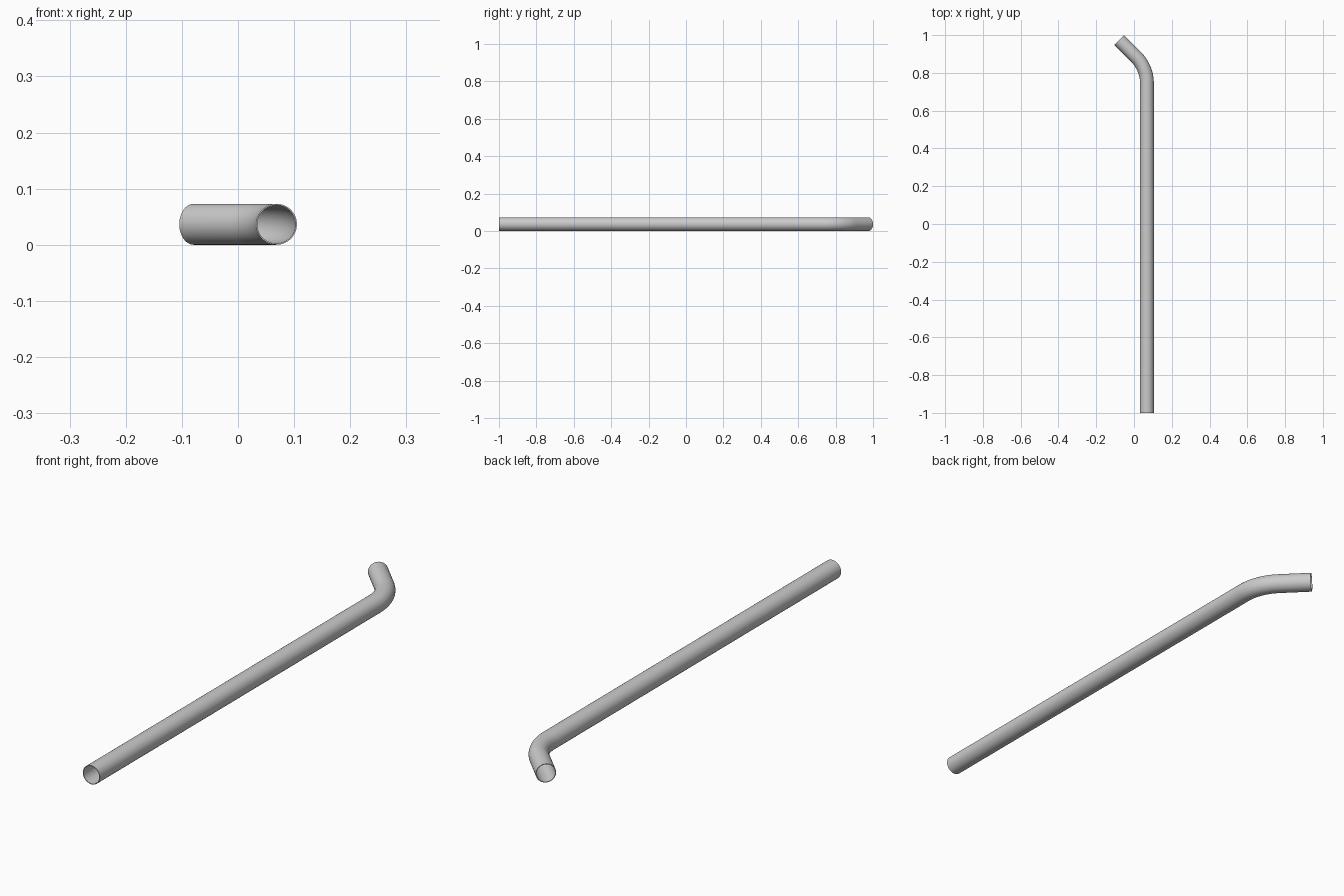
import bpy, bmesh, math
from mathutils import Vector

if "Cube" in bpy.data.objects:
    bpy.data.objects.remove(bpy.data.objects["Cube"])

R_OUT, R_IN, SIDES = 0.0365, 0.034, 64
X, BEND_R, ANGLE = 0.0685, 0.2, math.radians(45)
SEAM_Y, BEND_Y = 0.615, 0.744


def hollow_tube(name, path):
    """Sweep a thin ring along stations of (x, y, heading angle left of +y)."""
    bm = bmesh.new()

    def shell(r):
        rings = []
        for x, y, a in path:
            side = Vector((math.cos(a), math.sin(a), 0))
            centre = Vector((x, y, R_OUT))
            rings.append([bm.verts.new(centre + side * r * math.cos(t) + Vector((0, 0, r * math.sin(t))))
                          for t in (2 * math.pi * i / SIDES for i in range(SIDES))])
        return rings

    def bridge(a, b):
        for i in range(SIDES):
            j = (i + 1) % SIDES
            bm.faces.new((a[i], a[j], b[j], b[i]))

    outer, inner = shell(R_OUT), shell(R_IN)
    for rings in (outer, inner):
        for a, b in zip(rings, rings[1:]):
            bridge(a, b)
    # Annular rims at both ends
    bridge(outer[0], inner[0])
    bridge(outer[-1], inner[-1])
    bmesh.ops.recalc_face_normals(bm, faces=bm.faces)
    mesh = bpy.data.meshes.new(name)
    bm.to_mesh(mesh)
    bm.free()
    obj = bpy.data.objects.new(name, mesh)
    bpy.context.collection.objects.link(obj)
    bpy.ops.object.select_all(action='DESELECT')
    obj.select_set(True)
    bpy.context.view_layer.objects.active = obj
    bpy.ops.object.shade_smooth_by_angle(angle=math.radians(30))


# Long straight pipe
hollow_tube("straight_pipe", [(X, -1, 0), (X, SEAM_Y, 0)])

# Bent end piece: short straight, 45 degree arc, straight outlet
path = [(X, SEAM_Y, 0)]
for i in range(25):
    a = ANGLE * i / 24
    path.append((X - BEND_R * (1 - math.cos(a)), BEND_Y + BEND_R * math.sin(a), a))
end_y = 1 - R_OUT * math.sin(ANGLE)
run = end_y - path[-1][1]
path.append((path[-1][0] - run, end_y, ANGLE))
hollow_tube("bent_pipe_end", path)
